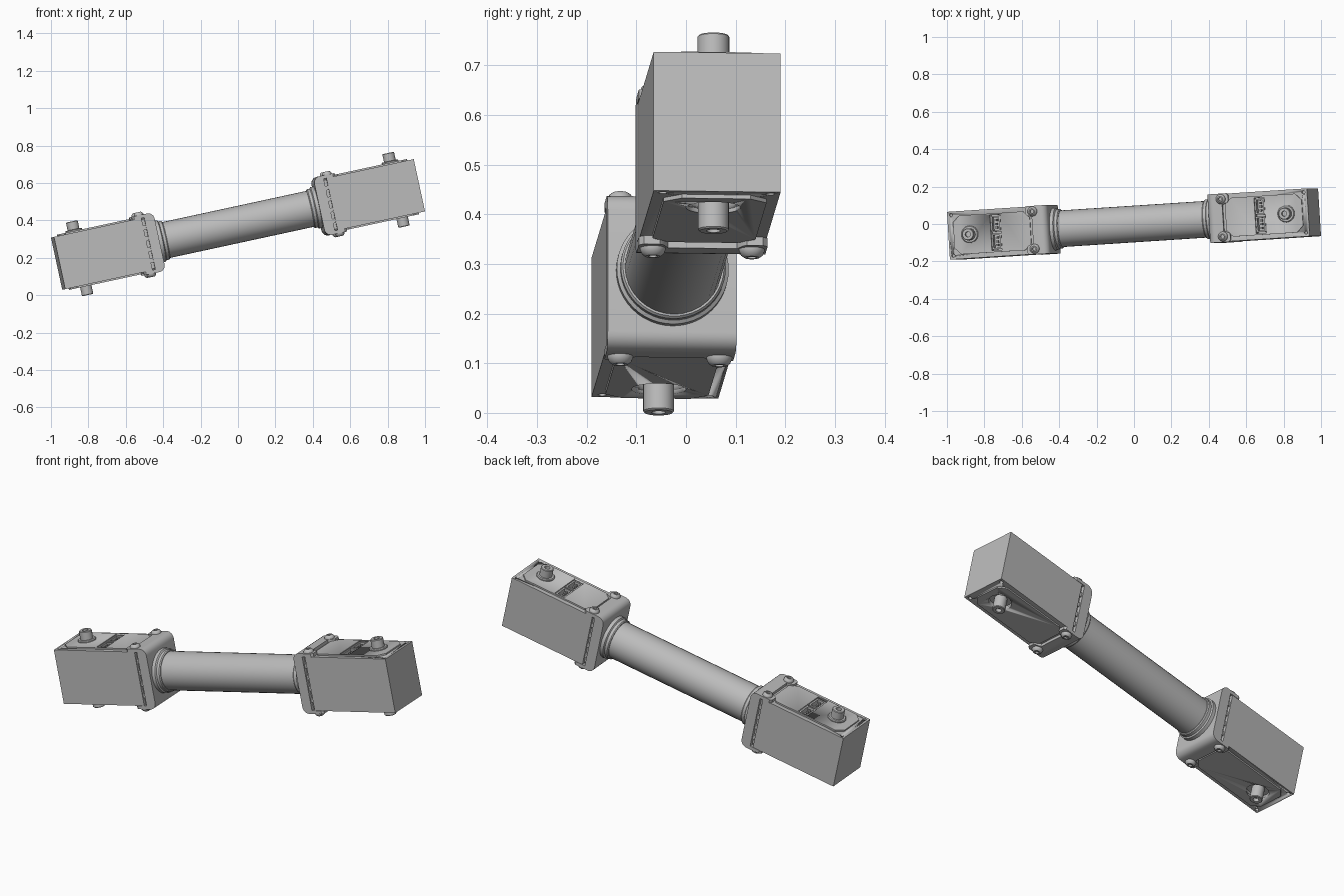
import bpy, bmesh, math
from mathutils import Matrix, Vector

cube = bpy.data.objects.get("Cube")
if cube:
    bpy.data.objects.remove(cube, do_unlink=True)


def material(name, rgb):
    m = bpy.data.materials.new(name)
    m.use_nodes = True
    m.diffuse_color = (*rgb, 1)
    m.node_tree.nodes["Principled BSDF"].inputs["Base Color"].default_value = (*rgb, 1)
    return m


GREY = material("plain grey", (0.5, 0.5, 0.5))

# The whole link is tilted and slightly turned
POSE = (Matrix.Translation((0, 0, 0.378))
        @ Matrix.Rotation(math.radians(-12.2), 4, 'Y')
        @ Matrix.Rotation(math.radians(3.65), 4, 'Z'))


def finish(name, bm, place):
    bmesh.ops.recalc_face_normals(bm, faces=bm.faces)
    bm.transform(POSE @ place)
    me = bpy.data.meshes.new(name)
    bm.to_mesh(me)
    bm.free()
    me.materials.append(GREY)
    ob = bpy.data.objects.new(name, me)
    bpy.context.collection.objects.link(ob)
    bpy.ops.object.select_all(action='DESELECT')
    ob.select_set(True)
    bpy.context.view_layer.objects.active = ob
    bpy.ops.object.shade_smooth_by_angle(angle=math.radians(35))
    return ob


def box(name, lo, hi, place):
    bm = bmesh.new()
    bmesh.ops.create_cube(bm, size=1)
    lo, hi = Vector(lo), Vector(hi)
    for v in bm.verts:
        v.co = Vector([(a + b) / 2 + c * (b - a) for a, b, c in zip(lo, hi, v.co)])
    return finish(name, bm, place)


def prism(name, outline, z0, z1, place):
    """Extrude an xy outline between two heights."""
    bm = bmesh.new()
    face = bm.faces.new([bm.verts.new((x, y, z0)) for x, y in outline])
    ext = bmesh.ops.extrude_face_region(bm, geom=[face])
    for v in ext["geom"]:
        if isinstance(v, bmesh.types.BMVert):
            v.co.z = z1
    return finish(name, bm, place)


def lathe(name, profile, place, sides=32):
    """Turn (radius, height) points around z."""
    bm = bmesh.new()
    verts = [bm.verts.new((r, 0, z)) for r, z in profile]
    edges = [bm.edges.new(pair) for pair in zip(verts, verts[1:])]
    bmesh.ops.spin(bm, geom=verts + edges, cent=(0, 0, 0), axis=(0, 0, 1),
                   angle=math.tau, steps=sides, use_merge=True)
    bmesh.ops.remove_doubles(bm, verts=bm.verts, dist=1e-5)
    return finish(name, bm, place)


def cut(target, cutter):
    mod = target.modifiers.new("cut", 'BOOLEAN')
    mod.operation = 'DIFFERENCE'
    mod.solver = 'EXACT'
    mod.object = cutter
    bpy.context.view_layer.objects.active = target
    bpy.ops.object.modifier_apply(modifier=mod.name)
    bpy.data.objects.remove(cutter, do_unlink=True)


def octagon(x0, x1, half, c):
    return [(x0 + c, -half), (x1 - c, -half), (x1, c - half), (x1, half - c),
            (x1 - c, half), (x0 + c, half), (x0, half - c), (x0, c - half)]


def at(x, y=0, z=0):
    return Matrix.Translation((x, y, z))


SERVO_X, SLOT_X = 0.867, 0.724

# Tube between the two brackets
along_x = Matrix.Rotation(math.pi / 2, 4, 'Y')
lathe("tube", [(0, -0.44), (0.098, -0.44), (0.098, 0.44), (0, 0.44)], along_x)

for side, turn in (("left", 0), ("right", math.pi)):
    end = Matrix.Rotation(turn, 4, 'Z')

    # Stepped collar where the tube meets the bracket
    lathe(side + "_collar", [(0, 0.395), (0.102, 0.395), (0.106, 0.4), (0.106, 0.415),
                             (0.113, 0.42), (0.113, 0.445), (0, 0.445)], end @ along_x, 48)

    # Bracket web with rounded inner edges
    bm = bmesh.new()
    bmesh.ops.create_cube(bm, size=1, matrix=at(0.465) @ Matrix.Diagonal((0.054, 0.26, 0.32, 1)))
    edges = [e for e in bm.edges
             if all(v.co.x < 0.46 for v in e.verts) and abs(e.verts[0].co.z - e.verts[1].co.z) < 0.01]
    bmesh.ops.bevel(bm, geom=edges, offset=0.035, segments=6, profile=0.5, affect='EDGES')
    finish(side + "_bracket_web", bm, end)

    # Filler and ribs in the narrow gap behind the bracket
    box(side + "_gap_core", (0.48, -0.112, -0.135), (0.515, 0.112, 0.135), end)
    for i in range(4):
        z = -0.09 + i * 0.06
        box(side + "_gap_rib", (0.485, -0.122, z - 0.012), (0.512, 0.122, z + 0.012), end)

    # Servo body
    body = box(side + "_servo_body", (0.507, -0.128, -0.143), (0.986, 0.128, 0.143), end)
    cut(body, box("slot_cutter", (SLOT_X - 0.028, -0.095, 0.105), (SLOT_X + 0.028, 0.095, 0.2), end))
    cut(body, lathe("bore_cutter", [(0, -0.2), (0.055, -0.2), (0.055, -0.13), (0, -0.13)],
                    end @ at(SERVO_X)))
    for sy in (-1, 1):
        for sz in (-1, 1):
            cut(body, lathe("hole_cutter", [(0, -0.02), (0.009, -0.02), (0.009, 0.02), (0, 0.02)],
                            end @ at(0.966, sy * 0.108, sz * 0.143), 12))

    # Cover plates above and below the body
    outline = octagon(0.535, 0.955, 0.104, 0.035)
    top = prism(side + "_top_plate", outline, 0.14, 0.151, end)
    cut(top, box("slot_cutter", (SLOT_X - 0.028, -0.095, 0.1), (SLOT_X + 0.028, 0.095, 0.2), end))
    low = prism(side + "_bottom_plate", outline, -0.151, -0.14, end)
    cut(low, lathe("bore_cutter", [(0, -0.2), (0.055, -0.2), (0.055, -0.1), (0, -0.1)],
                   end @ at(SERVO_X)))

    # Two connectors with pins in the slot
    for sy in (-1, 1):
        c = sy * 0.047
        for sx in (-1, 1):
            x = SLOT_X + sx * 0.022
            box(side + "_connector_wall", (x - 0.004, c - 0.04, 0.1), (x + 0.004, c + 0.04, 0.146), end)
        for wall in (-1, 1):
            y = c + wall * 0.038
            box(side + "_connector_end", (SLOT_X - 0.024, y - 0.004, 0.1),
                (SLOT_X + 0.024, y + 0.004, 0.146), end)
        for i in (-1, 0, 1):
            y = c + i * 0.02
            box(side + "_connector_pin", (SLOT_X - 0.005, y - 0.005, 0.1),
                (SLOT_X + 0.005, y + 0.005, 0.14), end)

    # Output shafts with sockets
    lathe(side + "_top_shaft", [(0, 0.12), (0.046, 0.12), (0.046, 0.156), (0.042, 0.16), (0.032, 0.16),
                                (0.032, 0.201), (0.029, 0.204), (0.014, 0.204), (0.014, 0.185),
                                (0, 0.185)], end @ at(SERVO_X))
    flip = end @ Matrix.Rotation(math.pi, 4, 'X')
    lathe(side + "_bottom_shaft", [(0, 0.12), (0.031, 0.12), (0.031, 0.196), (0.028, 0.199),
                                   (0.014, 0.199), (0.014, 0.18), (0, 0.18)], flip @ at(SERVO_X))

    # Bracket flanges with screw tabs at the corners
    half = [(0.48, 0.13), (0.545, 0.13), (0.556, 0.12), (0.556, 0.088), (0.548, 0.08), (0.522, 0.07)]
    tabs = half + [(x, -y) for x, y in reversed(half)]
    for level, place in (("top", end), ("bottom", flip)):
        prism(f"{side}_{level}_flange", tabs, 0.142, 0.16, place)
        for y in (-0.1, 0.1):
            lathe(f"{side}_{level}_screw", [(0, 0.15), (0.026, 0.15), (0.026, 0.163), (0.022, 0.172),
                                            (0.015, 0.177), (0.009, 0.177), (0.009, 0.168),
                                            (0, 0.168)], place @ at(0.516, y), 20)
